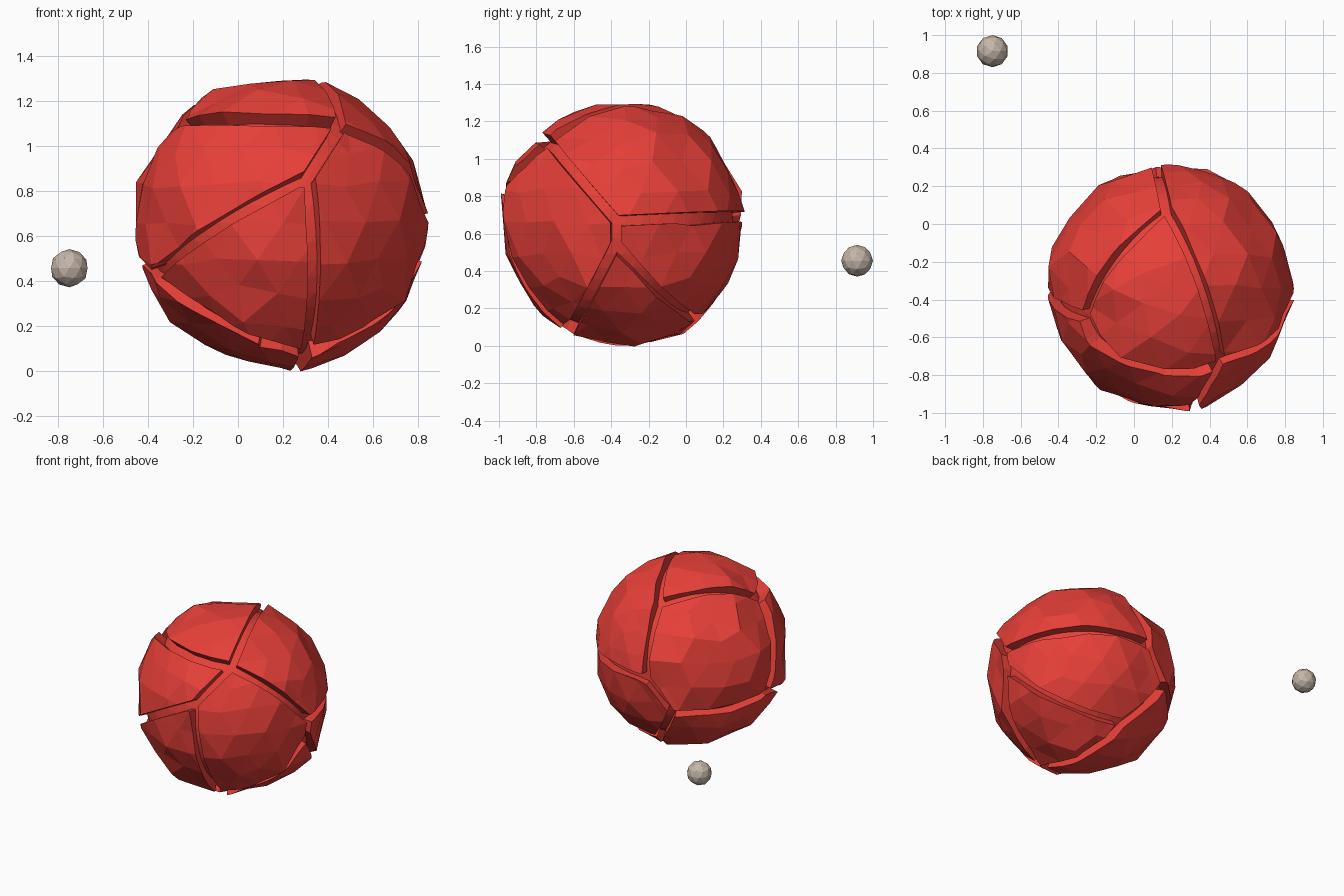
import bpy, bmesh, random
from mathutils import Vector, noise

if "Cube" in bpy.data.objects:
    bpy.data.objects.remove(bpy.data.objects["Cube"])

random.seed(4)
CENTRE = Vector((0.19, -0.335, 0.655))
R_OUT, R_CORE, HALF_GAP = 0.644, 0.588, 0.028


def material(name, rgb):
    m = bpy.data.materials.new(name)
    m.diffuse_color = (*rgb, 1)
    m.use_nodes = True
    m.node_tree.nodes["Principled BSDF"].inputs["Base Color"].default_value = m.diffuse_color
    return m


def finish(bm, name, mat, loc):
    me = bpy.data.meshes.new(name)
    bm.to_mesh(me)
    bm.free()
    me.materials.append(mat)
    ob = bpy.data.objects.new(name, me)
    ob.location = loc
    bpy.context.collection.objects.link(ob)
    return ob


red = material("red_rock", (0.80, 0.05, 0.04))
stone = material("pale_stone", (0.56, 0.47, 0.40))

# Crack junctions, as directions from the centre of the boulder
J = {k: Vector(v).normalized() for k, v in {
    "A": (0.185, -0.93, 0.31), "B": (0.42, -0.62, 0.68),
    "C": (-0.86, -0.36, -0.36), "D": (0.17, -0.44, -0.88),
    "E": (1.0, -0.06, 0.02), "e": (0.98, -0.06, -0.17),
    "F": (-0.03, 0.64, 0.76), "G": (-0.71, -0.24, 0.67),
    "H": (-0.95, 0.02, -0.24), "I": (-0.375, 0.88, -0.29),
    "J": (-0.12, 0.985, 0.05), "M": (-0.03, 0.63, -0.77)}.items()}

# Cracks that cut straight across instead of through the centre: their midpoints
BOWED = {frozenset("BG"): (-0.14, -0.69, 0.715), frozenset("CD"): (-0.29, -0.60, -0.745)}

# Plates, each bounded by a ring of junctions
PLATES = {
    "top_plate": "FGB", "back_left_plate": "FGHIJ", "back_right_plate": "FJEB",
    "front_left_plate": "GBACH", "front_lower_plate": "ACD",
    "front_right_plate": "ABEeD", "right_lower_plate": "eMD",
    "bottom_plate": "DCHIM", "back_lower_plate": "JIMeE"}


def crack_plane(a, b):
    """Point and normal of the plane running along one crack."""
    pa, pb = J[a], J[b]
    mid = BOWED.get(frozenset((a, b)))
    n = (pa - Vector(mid).normalized()).cross(pb - Vector(mid).normalized()) if mid else pa.cross(pb)
    return pa * R_OUT, n.normalized()


def plate(name, ring):
    mid = sum((J[k] for k in ring), Vector()).normalized()
    bm = bmesh.new()
    bmesh.ops.create_icosphere(bm, subdivisions=3, radius=R_OUT)
    # Rough, uneven rock surface
    for v in bm.verts:
        d = v.co.normalized()
        bump = 0.022 * noise.noise(d * 3.1) + random.uniform(-0.017, 0.02)
        side = Vector([random.uniform(-0.022, 0.022) for _ in range(3)])
        v.co = (d + side).normalized() * (R_OUT + bump)
    # Trim to the plate, leaving half a crack on every side
    for a, b in zip(ring, ring[1:] + ring[0]):
        p, n = crack_plane(a, b)
        if n.dot(mid * R_OUT - p) < 0:
            n = -n
        bmesh.ops.bisect_plane(bm, geom=bm.verts[:] + bm.edges[:] + bm.faces[:],
                               dist=1e-5, plane_co=p + n * HALF_GAP, plane_no=n,
                               clear_inner=True)
    bmesh.ops.remove_doubles(bm, verts=bm.verts[:], dist=0.02)
    # Raised rim and corners, then side walls down into the core
    rim = [e for e in bm.edges if e.is_boundary]
    for v in {v for e in rim for v in e.verts}:
        near = min((v.co.normalized() - J[k]).length for k in ring)
        v.co *= 1.0 + 0.03 * max(0, 0.2 + noise.noise(v.co * 5)) + 0.02 * max(0, 1 - near * 4)
    new = bmesh.ops.extrude_edge_only(bm, edges=rim)["geom"]
    for v in new:
        if isinstance(v, bmesh.types.BMVert):
            v.co = v.co.normalized() * (R_CORE - 0.03)
    bmesh.ops.recalc_face_normals(bm, faces=bm.faces[:])
    far = max(bm.faces, key=lambda f: f.calc_center_median().dot(mid))
    if far.normal.dot(mid) < 0:
        bmesh.ops.reverse_faces(bm, faces=bm.faces[:])
    return finish(bm, name, red, CENTRE)


for plate_name, ring in PLATES.items():
    plate(plate_name, ring)

# Inner core seen at the bottom of the cracks
bm = bmesh.new()
bmesh.ops.create_icosphere(bm, subdivisions=4, radius=R_CORE)
finish(bm, "inner_core", red, CENTRE)

# Small separate pebble
bm = bmesh.new()
bmesh.ops.create_icosphere(bm, subdivisions=2, radius=0.085)
finish(bm, "pebble", stone, (-0.75, 0.915, 0.455))
